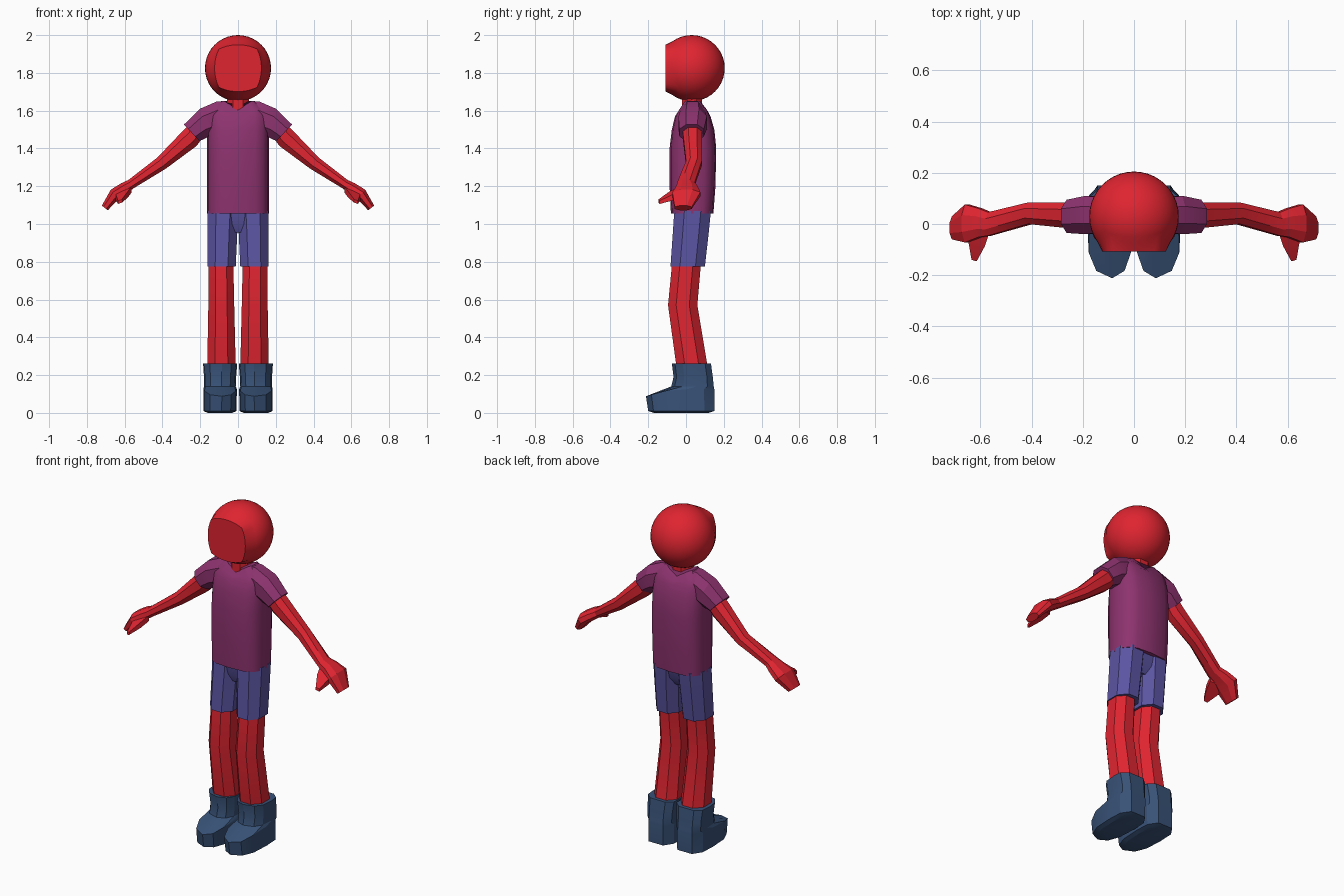
import bpy, bmesh, math
from mathutils import Vector

if "Cube" in bpy.data.objects:
    bpy.data.objects.remove(bpy.data.objects["Cube"])


def material(name, rgb):
    m = bpy.data.materials.new(name)
    m.diffuse_color = (*rgb, 1)
    m.use_nodes = True
    m.node_tree.nodes["Principled BSDF"].inputs["Base Color"].default_value = m.diffuse_color
    return m


RED = material("red skin", (0.74, 0.018, 0.03))
PLUM = material("plum shirt", (0.27, 0.033, 0.16))
VIOLET = material("violet shorts", (0.105, 0.09, 0.36))
NAVY = material("navy boots", (0.040, 0.085, 0.185))


def finish(name, bm, mat, angle):
    bmesh.ops.recalc_face_normals(bm, faces=bm.faces)
    mesh = bpy.data.meshes.new(name)
    bm.to_mesh(mesh)
    bm.free()
    mesh.materials.append(mat)
    ob = bpy.data.objects.new(name, mesh)
    bpy.context.collection.objects.link(ob)
    bpy.ops.object.select_all(action='DESELECT')
    ob.select_set(True)
    bpy.context.view_layer.objects.active = ob
    bpy.ops.object.shade_smooth_by_angle(angle=math.radians(angle))
    return ob


def loft(name, rings, mat, mirrored=False, angle=22):
    """Skin a list of rings and cap both ends; optionally make both sides."""
    for side, label in ((1, "left_"), (-1, "right_")) if mirrored else ((1, ""),):
        bm = bmesh.new()
        vs = [[bm.verts.new((p[0] * side, p[1], p[2])) for p in r] for r in rings]
        n = len(vs[0])
        for a, b in zip(vs, vs[1:]):
            for i in range(n):
                j = (i + 1) % n
                bm.faces.new((a[i], a[j], b[j], b[i]))
        bm.faces.new(vs[0])
        bm.faces.new(vs[-1])
        finish(label + name, bm, mat, angle)


def octagon(c=0.45):
    return [(1, c), (c, 1), (-c, 1), (-1, c), (-1, -c), (-c, -1), (c, -1), (1, -c)]


def flat_ring(z, x0, x1, y0, y1, shape):
    """Horizontal ring filling the given x and y range."""
    cx, hx, cy, hy = (x0 + x1) / 2, (x1 - x0) / 2, (y0 + y1) / 2, (y1 - y0) / 2
    return [Vector((cx + hx * u, cy + hy * v, z)) for u, v in shape]


def limb_ring(x, y, z, hn, hy, tilt, c=0.45):
    """Ring across a limb that slopes down by the given angle."""
    t = math.radians(tilt)
    return [Vector((x + math.sin(t) * hn * u, y + hy * v, z + math.cos(t) * hn * u))
            for u, v in octagon(c)]


# Head: rounded cube ball with its front panel pressed flat
bm = bmesh.new()
bmesh.ops.create_cube(bm, size=2)
bmesh.ops.subdivide_edges(bm, edges=bm.edges[:], cuts=9, use_grid_fill=True)
for v in bm.verts:
    front = v.co.y < -0.999
    p = Vector([math.tan(a * math.pi / 4) for a in v.co]).normalized() * 0.175
    if front:
        p.y = -0.138
    v.co = p + Vector((0, 0.03, 1.825))
finish("head", bm, RED, 35)

# Neck
loft("neck", [flat_ring(z, -0.058, 0.058, -0.02, 0.085, octagon())
              for z in (1.56, 1.69)], RED)

# Shirt body, with a collar that dips in the middle
body = [(c, s) for c, s in ((math.cos(a * math.pi / 8), math.sin(a * math.pi / 8))
                            for a in range(16))]
body = [(math.copysign(abs(c) ** 0.6, c), math.copysign(abs(s) ** 0.75, s)) for c, s in body]
rings = [flat_ring(z, -x, x, y0, y1, body) for z, x, y0, y1 in (
    (1.055, 0.163, -0.08, 0.145), (1.20, 0.163, -0.087, 0.156),
    (1.40, 0.163, -0.087, 0.16), (1.50, 0.163, -0.075, 0.15),
    (1.57, 0.16, -0.058, 0.13), (1.605, 0.145, -0.04, 0.115),
    (1.65, 0.088, -0.018, 0.088))]
for p in rings[-1]:
    p.z = 1.605 + 0.047 * min(1, abs(p.x) / 0.075)
for p in rings[-2]:
    p.z = 1.585 + 0.025 * min(1, abs(p.x) / 0.1)
loft("shirt_body", rings, PLUM, angle=30)

# Sleeves
loft("sleeve", [limb_ring(0.06, 0.035, 1.566, 0.083, 0.06, 0),
                limb_ring(0.10, 0.035, 1.566, 0.083, 0.065, 10),
                limb_ring(0.18, 0.035, 1.535, 0.078, 0.075, 15),
                limb_ring(0.245, 0.03, 1.483, 0.060, 0.065, 43)], PLUM, True)

# Arms and flat hands
loft("arm", [limb_ring(0.20, 0.035, 1.515, 0.048, 0.05, 40),
             limb_ring(0.256, 0.035, 1.453, 0.054, 0.05, 40),
             limb_ring(0.405, 0.042, 1.322, 0.037, 0.042, 38),
             limb_ring(0.565, 0.0, 1.212, 0.026, 0.046, 36),
             limb_ring(0.60, 0.005, 1.192, 0.030, 0.056, 38),
             limb_ring(0.652, 0.002, 1.158, 0.032, 0.074, 42),
             limb_ring(0.705, -0.015, 1.085, 0.020, 0.045, 52)], RED, True)

# Thumbs
loft("thumb", [[Vector((x + dx, y + 0.3 * dx, z + dz)) for dx, dz in
                ((-w, h), (w, h * 0.4), (w, -h), (-w, -h * 0.4))]
               for x, y, z, w, h in ((0.605, -0.02, 1.175, 0.04, 0.024),
                                     (0.615, -0.075, 1.15, 0.033, 0.024),
                                     (0.625, -0.143, 1.118, 0.010, 0.012))], RED, True)

# Shorts: a recessed waist and two legs
loft("shorts_waist", [flat_ring(z, -0.12, 0.12, y0, y1, octagon(0.6)) for z, y0, y1 in
                      ((0.955, -0.03, 0.08), (1.0, -0.05, 0.11), (1.07, -0.06, 0.125))], VIOLET)
loft("shorts_leg", [flat_ring(z, x0, 0.162, y0, y1, octagon()) for z, x0, y0, y1 in
                    ((0.775, 0.012, -0.082, 0.10), (0.95, 0.004, -0.07, 0.12),
                     (1.07, -0.004, -0.062, 0.132))], VIOLET, True)

# Legs, bent a little at the knee
loft("leg", [flat_ring(z, x0, x1, y0, y1, octagon()) for z, x0, x1, y0, y1 in (
    (0.24, 0.012, 0.163, -0.05, 0.115), (0.57, 0.02, 0.157, -0.095, 0.06),
    (0.80, 0.025, 0.155, -0.073, 0.08))], RED, True)

# Boots: plan outline swept up from sole to toe ridge, ankle and cuff
plan = [(-0.1, -1), (0.6, -0.84), (0.93, -0.45), (1, 0.2), (0.95, 0.7), (0.55, 1),
        (-0.55, 1), (-0.95, 0.7), (-1, 0.2), (-0.93, -0.45), (-0.65, -0.84)]
rings = [flat_ring(z, x0, x1, y0, y1, plan) for z, x0, x1, y0, y1 in (
    (0.0, 0.03, 0.16, -0.17, 0.12), (0.01, 0.008, 0.183, -0.20, 0.15),
    (0.12, 0.006, 0.183, -0.212, 0.15), (0.14, 0.012, 0.18, -0.078, 0.147),
    (0.19, 0.010, 0.18, -0.066, 0.142), (0.262, 0.004, 0.185, -0.075, 0.132))]
for p in rings[2]:
    p.z = min(0.125, 0.088 + 0.28 * (p.y + 0.212))
loft("boot", rings, NAVY, True)
